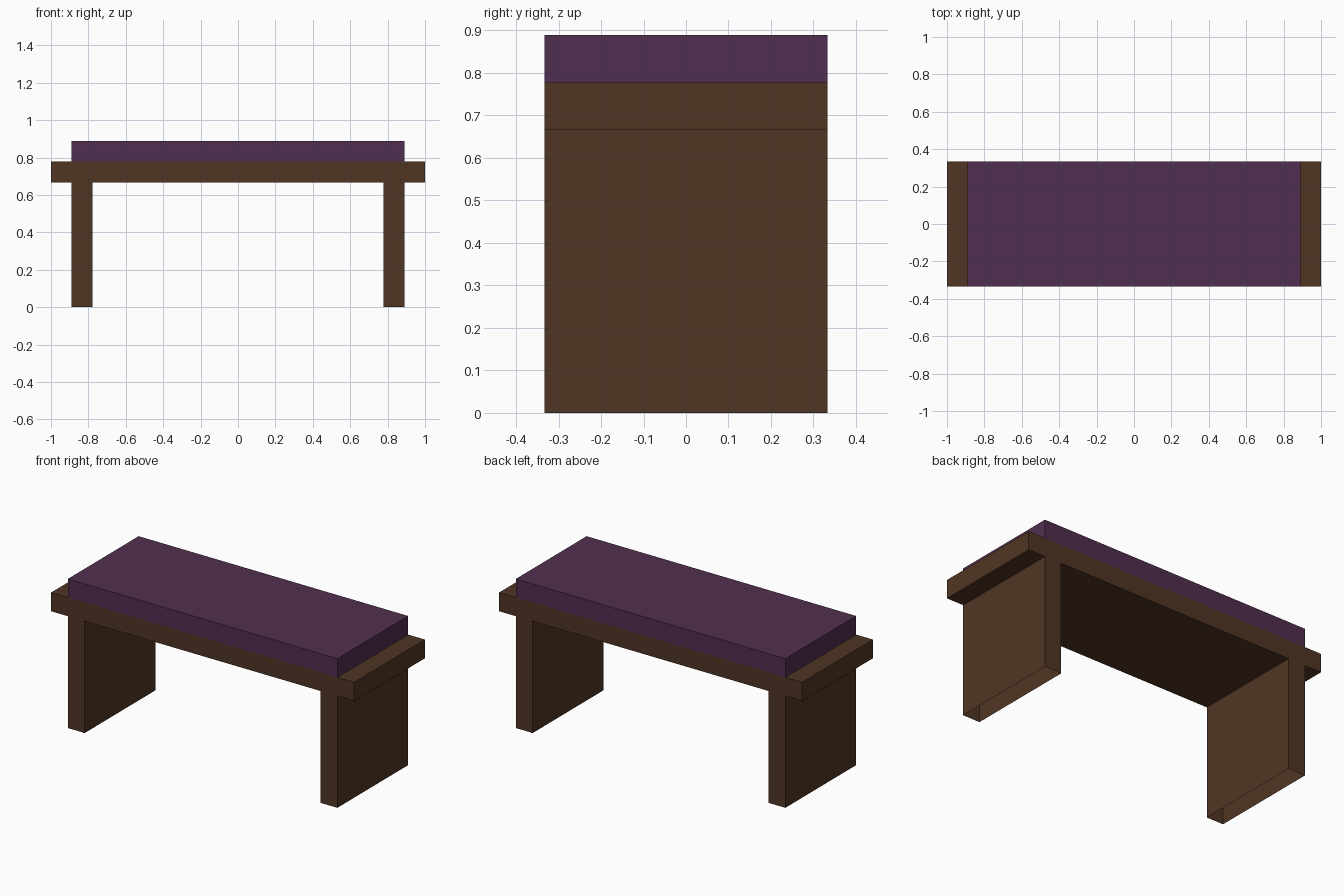
import bpy, bmesh

if "Cube" in bpy.data.objects:
    bpy.data.objects.remove(bpy.data.objects["Cube"])

U = 1 / 9  # plank thickness, the module of the whole bench


def material(name, rgb):
    m = bpy.data.materials.new(name)
    m.diffuse_color = (*rgb, 1)
    m.use_nodes = True
    m.node_tree.nodes["Principled BSDF"].inputs["Base Color"].default_value = m.diffuse_color
    return m


def box(name, mat, x0, x1, z0, z1, open_ends=False):
    """Full-depth box; open_ends leaves out its top and bottom faces."""
    bm = bmesh.new()
    bmesh.ops.create_cube(bm, size=1)
    for v in bm.verts:
        v.co.x = x1 if v.co.x > 0 else x0
        v.co.y = 3 * U if v.co.y > 0 else -3 * U
        v.co.z = z1 if v.co.z > 0 else z0
    bm.normal_update()
    if open_ends:
        ends = [f for f in bm.faces if abs(f.normal.z) > 0.5]
        bmesh.ops.delete(bm, geom=ends, context='FACES_ONLY')
    mesh = bpy.data.meshes.new(name)
    bm.to_mesh(mesh)
    bm.free()
    mesh.materials.append(mat)
    bpy.context.collection.objects.link(bpy.data.objects.new(name, mesh))


wood = material("dark_wood", (0.078, 0.036, 0.017))
fabric = material("purple_fabric", (0.081, 0.028, 0.079))

# Seat plank and cushion
box("seat_plank", wood, -9 * U, 9 * U, 6 * U, 7 * U)
box("cushion", fabric, -8 * U, 8 * U, 7 * U, 8 * U)

# Panel legs, hollow and open underneath
box("left_leg", wood, -8 * U, -7 * U, 0, 6 * U, open_ends=True)
box("right_leg", wood, 7 * U, 8 * U, 0, 6 * U, open_ends=True)
